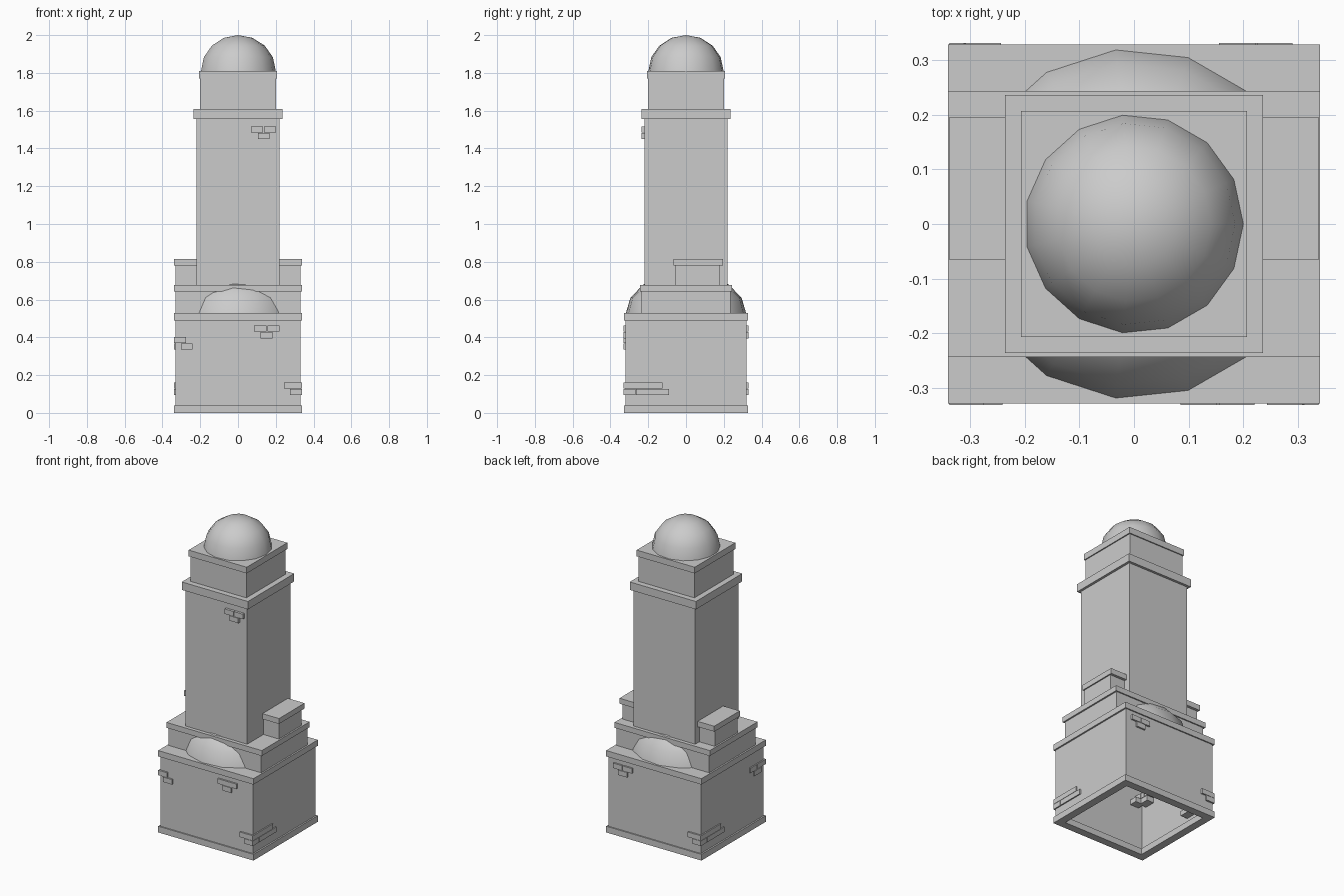
import bpy, bmesh, math

if "Cube" in bpy.data.objects:
    bpy.data.objects.remove(bpy.data.objects["Cube"])


def finish(name, bm):
    bmesh.ops.recalc_face_normals(bm, faces=bm.faces)
    me = bpy.data.meshes.new(name)
    bm.to_mesh(me)
    bm.free()
    ob = bpy.data.objects.new(name, me)
    bpy.context.collection.objects.link(ob)
    return ob


def box(name, x, y, z, open_bottom=False):
    """Box from (min, max) ranges."""
    bm = bmesh.new()
    bmesh.ops.create_cube(bm, size=1)
    for v in bm.verts:
        v.co = [r[0] if c < 0 else r[1] for c, r in zip(v.co, (x, y, z))]
    if open_bottom:
        low = [f for f in bm.faces if all(v.co.z < z[0] + 1e-5 for v in f.verts)]
        bmesh.ops.delete(bm, geom=low, context='FACES_ONLY')
    return finish(name, bm)


def block(name, hx, hy, z0, z1, open_bottom=False):
    return box(name, (-hx, hx), (-hy, hy), (z0, z1), open_bottom)


def frame(name, hx, hy, z0, z1, w):
    """Rectangular ring of width w."""
    bm = bmesh.new()
    loops = []
    for d, z in ((0, z0), (0, z1), (w, z1), (w, z0)):
        loops.append([bm.verts.new((sx * (hx - d), sy * (hy - d), z))
                      for sx, sy in ((-1, -1), (1, -1), (1, 1), (-1, 1))])
    for i in range(4):
        a, b = loops[i], loops[(i + 1) % 4]
        for j in range(4):
            k = (j + 1) % 4
            bm.faces.new((a[j], a[k], b[k], b[j]))
    return finish(name, bm)


def dome(name, r, h, z, n=15, rings=4):
    bm = bmesh.new()
    rows = []
    for i in range(rings):
        e = math.pi / 2 * i / rings
        rows.append([bm.verts.new((r * math.cos(e) * math.cos(2 * math.pi * j / n),
                                   r * math.cos(e) * math.sin(2 * math.pi * j / n),
                                   z + h * math.sin(e))) for j in range(n)])
    top = bm.verts.new((0, 0, z + h))
    for j in range(n):
        k = (j + 1) % n
        for a, b in zip(rows, rows[1:]):
            bm.faces.new((a[j], a[k], b[k], b[j]))
        bm.faces.new((rows[-1][j], rows[-1][k], top))
    for f in bm.faces:
        f.smooth = True
    return finish(name, bm)


# Base with hollow underside
frame("base_plinth", 0.34, 0.328, 0, 0.04, 0.05)
block("base_body", 0.33, 0.32, 0.02, 0.51, True)
frame("base_ledge", 0.34, 0.328, 0.49, 0.528, 0.1)
block("base_roof", 0.3, 0.3, 0.5, 0.528)

# Second tier with wide dome bulging out front and back
block("tier_body", 0.33, 0.235, 0.528, 0.645)
block("tier_ledge", 0.34, 0.243, 0.642, 0.677)
dome("tier_dome", 0.32, 0.215, 0.528)

# Shaft and top
block("shaft", 0.22, 0.22, 0.677, 1.557)
block("shaft_ledge", 0.236, 0.236, 1.557, 1.608)
block("top_body", 0.2, 0.2, 1.608, 1.77)
block("top_ledge", 0.207, 0.207, 1.77, 1.81)
dome("top_dome", 0.2, 0.19, 1.81)

# Side piers
for s, side in ((-1, "left"), (1, "right")):
    box(side + "_pier", sorted((s * 0.2, s * 0.33)), (-0.055, 0.178), (0.677, 0.78))
    box(side + "_pier_cap", sorted((s * 0.2, s * 0.338)), (-0.065, 0.195), (0.78, 0.815))

# Bricks along the front and back faces: x range and bottom height
H = 0.032
front = [(0.085, 0.152, 0.43), (0.155, 0.22, 0.43), (0.12, 0.183, 0.395),
         (-0.337, -0.275, 0.371), (-0.303, -0.24, 0.336),
         (0.243, 0.307, 0.128), (0.312, 0.337, 0.128), (0.275, 0.337, 0.094)]
back = [(0.155, 0.222, 0.43), (0.225, 0.29, 0.43), (0.19, 0.253, 0.395),
        (-0.307, -0.243, 0.128), (-0.337, -0.312, 0.128), (-0.337, -0.275, 0.094)]
for a, b, z in front:
    box("front_brick", (a, b), (-0.331, -0.27), (z, z + H))
for a, b, z in back:
    box("back_brick", (a, b), (0.27, 0.331), (z, z + H))
for a, b, z in [(0.07, 0.133, 1.484), (0.137, 0.2, 1.484), (0.105, 0.167, 1.449)]:
    box("shaft_brick", (a, b), (-0.236, -0.19), (z, z + H))

# Bricks wrapping round two opposite corners of the base
for a, b, z in [(-0.33, -0.125, 0.128), (-0.33, -0.268, 0.094), (-0.265, -0.09, 0.094)]:
    box("right_brick", (0.28, 0.338), (a, b), (z, z + H))
    box("left_brick", (-0.338, -0.28), (-b, -a), (z, z + H))
for a, b, z in [(-0.33, -0.245, 0.371), (-0.24, -0.175, 0.371), (-0.285, -0.215, 0.336)]:
    box("left_upper_brick", (-0.338, -0.28), (a, b), (z, z + H))
